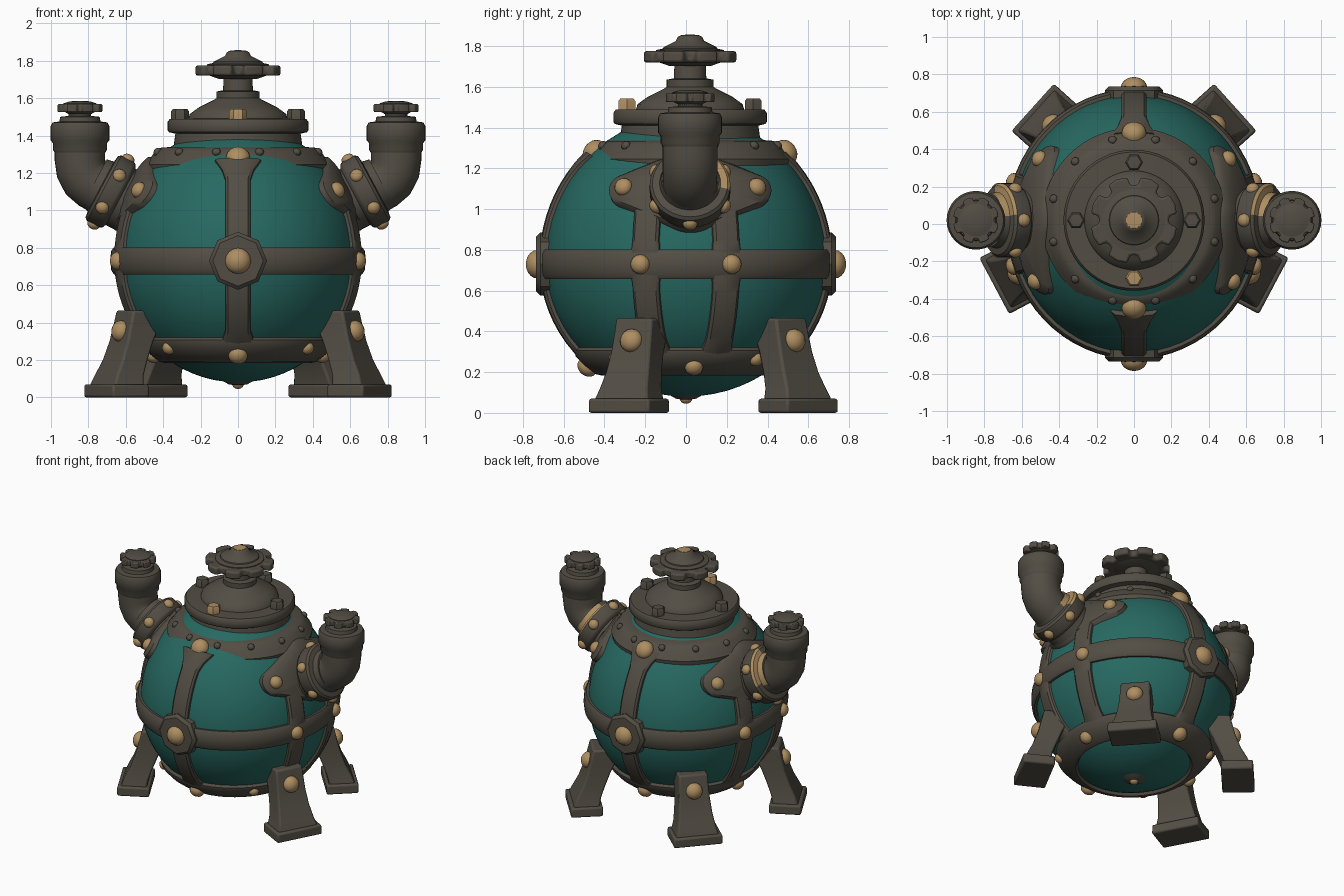
import bpy, bmesh
from math import sin, cos, pi, sqrt, asin, radians
from mathutils import Vector, Matrix

if "Cube" in bpy.data.objects:
    bpy.data.objects.remove(bpy.data.objects["Cube"])


def material(name, rgb):
    m = bpy.data.materials.new(name)
    m.use_nodes = True
    m.diffuse_color = (*rgb, 1)
    m.node_tree.nodes["Principled BSDF"].inputs["Base Color"].default_value = (*rgb, 1)
    return m


TEAL = material("teal_paint", (0.02, 0.14, 0.12))
IRON = material("dark_iron", (0.085, 0.075, 0.058))
BRASS = material("worn_brass", (0.42, 0.27, 0.12))

CY = 0.02        # depth offset of the upper fittings
MID = 0.74       # height of the tank's widest level
RX, RY = 0.65, 0.69


def grid(name, rows, mat, loop=False, bevel=0, worn=None, angle=40):
    """Skin a list of closed cross-sections; cap the ends unless looped."""
    bm = bmesh.new()
    vs = [[bm.verts.new(p) for p in row] for row in rows]
    n = len(vs[0])
    for i in range(len(vs) if loop else len(vs) - 1):
        a, b = vs[i], vs[(i + 1) % len(vs)]
        for j in range(n):
            k = (j + 1) % n
            bm.faces.new((a[j], a[k], b[k], b[j]))
    if not loop:
        bm.faces.new(vs[0])
        bm.faces.new(vs[-1])
    bmesh.ops.recalc_face_normals(bm, faces=bm.faces)
    me = bpy.data.meshes.new(name)
    me.materials.append(mat)
    if worn:
        me.materials.append(BRASS)
        for f in bm.faces:
            f.material_index = int(worn(f.calc_center_median()))
    bm.to_mesh(me)
    bm.free()
    me.shade_smooth()
    me.set_sharp_from_angle(angle=radians(angle))
    ob = bpy.data.objects.new(name, me)
    bpy.context.collection.objects.link(ob)
    if bevel:
        mod = ob.modifiers.new("soft_edges", "BEVEL")
        mod.width, mod.segments, mod.limit_method = bevel, 2, "ANGLE"
    return ob


def lathe(name, prof, mat, loc=(0, CY, 0), axis=(0, 0, 1), n=40, worn=None):
    m = Matrix.Translation(loc) @ Vector(axis).to_track_quat("Z", "Y").to_matrix().to_4x4()
    rows = [[m @ Vector((r * cos(2 * pi * j / n), r * sin(2 * pi * j / n), h))
             for j in range(n)] for r, h in prof]
    return grid(name, rows, mat, worn=worn)


def dome(name, loc, axis, r, mat=BRASS, n=16):
    prof = [(r, -0.4 * r)] + [(r * cos(t * pi / 10), 0.8 * r * sin(t * pi / 10)) for t in range(5)]
    prof.append((r * 0.02, 0.8 * r))
    return lathe(name, prof, mat, loc, axis, n)


def surf(lon, z, off=0.0):
    """Point and normal on the tank at a longitude and height."""
    rz = 0.72 if z > MID else 0.66
    k = sqrt(max(1e-6, 1 - ((z - MID) / rz) ** 2))
    p = Vector((RX * k * cos(lon), RY * k * sin(lon), z))
    nrm = Vector((p.x / RX ** 2, p.y / RY ** 2, (z - MID) / rz ** 2)).normalized()
    return p + nrm * off, nrm


def lon_at(y, z):
    k = surf(pi / 2, z)[0].y
    return asin(max(-1, min(1, y / k)))


# Tank shell
levels = []
for i in range(33):
    s = sin(pi * (i / 32 - 0.5))
    levels.append(MID + s * (0.72 if s > 0 else 0.66))
grid("tank_body", [[surf(2 * pi * j / 64, z)[0] for j in range(64)] for z in levels], TEAL)


# Iron hoops and ribs lying on the shell
def hoop(name, z0, z1, off):
    d = z1 - z0
    section = [(z0, -0.03), (z0, off * 0.6), (z0 + 0.15 * d, off), (z0 + d / 2, off * 1.1),
               (z1 - 0.15 * d, off), (z1, off * 0.6), (z1, -0.03)]
    grid(name, [[surf(2 * pi * j / 64, z, o)[0] for z, o in section] for j in range(64)],
         IRON, loop=True)


def rib(name, lon, z0, z1, w, flare):
    rows = []
    for i in range(21):
        z = z0 + (z1 - z0) * i / 20
        near = min(abs(z - e) for e in (z0, 0.73, z1))
        half = w + flare * max(0, 1 - near / 0.12) ** 2
        k = surf(pi / 2, z)[0].y
        rows.append([surf(lon + s * half / k, z, o)[0] for s, o in
                     ((-1.1, -0.03), (-1, 0.015), (-0.8, 0.027), (0, 0.03),
                      (0.8, 0.027), (1, 0.015), (1.1, -0.03))])
    grid(name, rows, IRON)


hoop("middle_hoop", 0.66, 0.80, 0.03)
hoop("lower_hoop", 0.20, 0.32, 0.035)
for tag, lon in (("front", -pi / 2), ("back", pi / 2)):
    rib(tag + "_rib", lon, 0.26, 1.26, 0.068, 0.06)
    p, nrm = surf(lon, 0.73)
    lathe(tag + "_octagon_plate", [(0.155, -0.05), (0.155, 0.025), (0.135, 0.045), (0.01, 0.048)],
          IRON, p, (0, nrm.y, 0), 8).rotation_euler = (0, 0, 0)
    dome(tag + "_hoop_stud", p + nrm * 0.04, nrm, 0.07)
    p, nrm = surf(lon, 0.25, 0.035)
    dome(tag + "_lower_stud", p, nrm, 0.052)
    y = CY + (0.47 if lon > 0 else -0.47)
    dome(tag + "_collar_stud", (0, y, 1.28), (0, y, 0.35), 0.065)
for base in (0, pi):
    for d in (-0.29, 0.29):
        rib("side_rib", base + d, 0.26, 1.1, 0.065, 0.03)
        p, nrm = surf(base + d * 1.1, 0.73, 0.03)
        dome("side_hoop_stud", p, nrm, 0.048)
    p, nrm = surf(base + (0.08 if base == 0 else -0.08), 0.25, 0.035)
    dome("side_lower_stud", p, nrm, 0.045)
    for d in (0.72, -0.72):
        p, nrm = surf(base + d, 0.285, 0.035)
        dome("corner_lower_stud", p, nrm, 0.035)

# Bottom drain knob
lathe("drain_knob", [(0.13, 0.13), (0.12, 0.105), (0.085, 0.09), (0.05, 0.07), (0.01, 0.063)], IRON, (0, 0, 0))
dome("drain_tip", (0, 0, 0.069), (0, 0, -1), 0.03)

# Lid: collar, flange, stepped dome and stem
lathe("lid", [(0.45, 1.2), (0.49, 1.215), (0.495, 1.245), (0.475, 1.27), (0.44, 1.32), (0.41, 1.335),
              (0.345, 1.34), (0.335, 1.41), (0.37, 1.418), (0.377, 1.43), (0.377, 1.472),
              (0.365, 1.488), (0.265, 1.49), (0.258, 1.515), (0.21, 1.55), (0.13, 1.59),
              (0.115, 1.6), (0.115, 1.635), (0.08, 1.642), (0.075, 1.74)], IRON, n=56)
for i in range(4):
    a = i * pi / 2
    loc = (0.31 * cos(a), CY + 0.31 * sin(a), 0)
    lathe("flange_bolt", [(0.048, 1.48), (0.048, 1.53), (0.038, 1.542), (0.005, 1.543)],
          BRASS if i == 3 else IRON, loc, n=6)
for i in range(12):
    a = (i + 0.5) * pi / 6
    dome("collar_rivet", (0.445 * cos(a), CY + 0.445 * sin(a), 1.313),
         (cos(a), sin(a), 1.2), 0.024, IRON, 8)


# Notched hand wheels
def wheel(name, x, z0, z1, r):
    shape = ((0.0, 0.8), (0.14, 0.82), (0.2, 1.0), (0.5, 1.02), (0.8, 1.0), (0.86, 0.82))
    ring = [(2 * pi * (i + f) / 8, q * r) for i in range(8) for f, q in shape]
    rows = [[(x + q * cos(a), CY + q * sin(a), z) for a, q in ring] for z in (z0, z1)]
    grid(name, rows, IRON, bevel=0.05 * r)
    h = z1 - z0
    lathe(name + "_hub", [(0.45 * r, z0 - 0.3 * h), (0.72 * r, z0 + 0.1 * h), (0.72 * r, z1 + 0.1 * h),
                          (0.5 * r, z1 + 0.3 * h), (0.28 * r, z1 + 0.4 * h)], IRON, (x, CY, 0))


wheel("main_wheel", 0, 1.72, 1.775, 0.232)
lathe("main_wheel_cap", [(0.14, 1.77), (0.13, 1.795), (0.07, 1.825), (0.06, 1.845), (0.045, 1.853)], IRON)
lathe("main_wheel_tip", [(0.045, 1.845), (0.043, 1.855), (0.018, 1.856)], BRASS)


# Side spouts with mounting plates
def arc(cx, r, a0, a1):
    return [(cx + r * cos(radians(a0 + (a1 - a0) * i / 8)), r * sin(radians(a0 + (a1 - a0) * i / 8)))
            for i in range(9)]


outline = (arc(0.31, 0.075, -67, 67) + arc(0, 0.19, 67, 113)
           + arc(-0.31, 0.075, 113, 247) + arc(0, 0.19, 247, 293))

for sx, side in ((1, "left"), (-1, "right")):
    def plate_point(y, z, off):
        p, nrm = surf(lon_at(y, z), z, off)
        return Vector((sx * p.x, p.y, p.z)), Vector((sx * nrm.x, nrm.y, nrm.z))

    rows = [[plate_point(CY + s * a, 1.08 + s * b, o)[0] for a, b in outline]
            for s, o in ((1.06, -0.04), (1.0, 0.025), (0.92, 0.042), (0.7, 0.045), (0.4, 0.045))]
    grid(side + "_mount_plate", rows, IRON)
    for y in (-0.31, 0.31):
        p, nrm = plate_point(CY + y, 1.09, 0.042)
        dome(side + "_mount_stud", p, nrm, 0.045)

    # Angled coupling ring with studs
    axis = Vector((sx * 0.885, 0, 0.47)).normalized()
    centre = Vector((sx * 0.68, CY, 1.1))
    lathe(side + "_coupling", [(0.17, -0.22), (0.17, -0.06), (0.19, -0.05), (0.198, -0.035), (0.198, 0.04),
                               (0.185, 0.055), (0.15, 0.06), (0.142, 0.1)], IRON, centre, axis,
          worn=lambda c: (c - centre).length > 0.165 and (c - centre).dot(axis) > 0.045
          and c.y > CY + 0.02 and c.z > 1.1)
    up = Vector((-sx * 0.47, 0, 0.885))
    for i in range(6):
        a = i * pi / 3
        d = up * cos(a) + Vector((0, 1, 0)) * sin(a)
        dome(side + "_coupling_stud", centre + d * 0.195, d, 0.036)

    # Elbow pipe
    path = [(0.845, 1.40), (0.845, 1.27), (0.838, 1.215), (0.815, 1.17), (0.775, 1.137), (0.72, 1.108), (0.56, 1.025)]
    rows = []
    for i, (x, z) in enumerate(path):
        (xa, za), (xb, zb) = path[max(0, i - 1)], path[min(len(path) - 1, i + 1)]
        t = Vector((sx * (xb - xa), 0, zb - za)).normalized()
        v = Vector((0, 1, 0)).cross(t)
        rows.append([Vector((sx * x, CY, z)) + 0.135 * (v * cos(j * pi / 16) + Vector((0, sin(j * pi / 16), 0)))
                     for j in range(32)])
    grid(side + "_elbow", rows, IRON)

    # Spout head and its small wheel
    lathe(side + "_spout_head", [(0.13, 1.30), (0.145, 1.325), (0.145, 1.36), (0.157, 1.375), (0.157, 1.45),
                                 (0.147, 1.47), (0.11, 1.475), (0.105, 1.5), (0.06, 1.505), (0.06, 1.55)],
          IRON, (sx * 0.845, CY, 0), n=32)
    wheel(side + "_spout_wheel", sx * 0.845, 1.525, 1.568, 0.122)

    # Legs: flared strut, block foot and stud
    for tag, fx, fy, ang in (("front", 0.65, -0.28, -28), ("back", 0.46, 0.55, 42)):
        out = Vector((sx * cos(radians(ang)), sin(radians(ang)), 0))
        across = Vector((-out.y, out.x, 0))
        base = Vector((sx * fx, fy, 0))

        def block(name, sections, bevel):
            rows = [[base + out * o + across * w + Vector((0, 0, z)) for o, w in
                     ((a, -h), (b, -h), (b, h), (a, h))] for z, a, b, h in sections]
            grid(name, rows, IRON, bevel=bevel, angle=30)

        block(f"{tag}_{side}_foot", [(0, -0.11, 0.11, 0.17), (0.07, -0.11, 0.11, 0.168)], 0.012)
        block(f"{tag}_{side}_leg", [(0.06, -0.09, 0.09, 0.15), (0.12, -0.1, 0.065, 0.132),
                                    (0.2, -0.13, 0.025, 0.118), (0.3, -0.17, -0.01, 0.108),
                                    (0.4, -0.22, -0.035, 0.103), (0.465, -0.24, -0.05, 0.1)], 0.012)
        dome(f"{tag}_{side}_leg_stud", base + out * -0.025 + Vector((0, 0, 0.355)),
             out + Vector((0, 0, 0.25)), 0.058)
